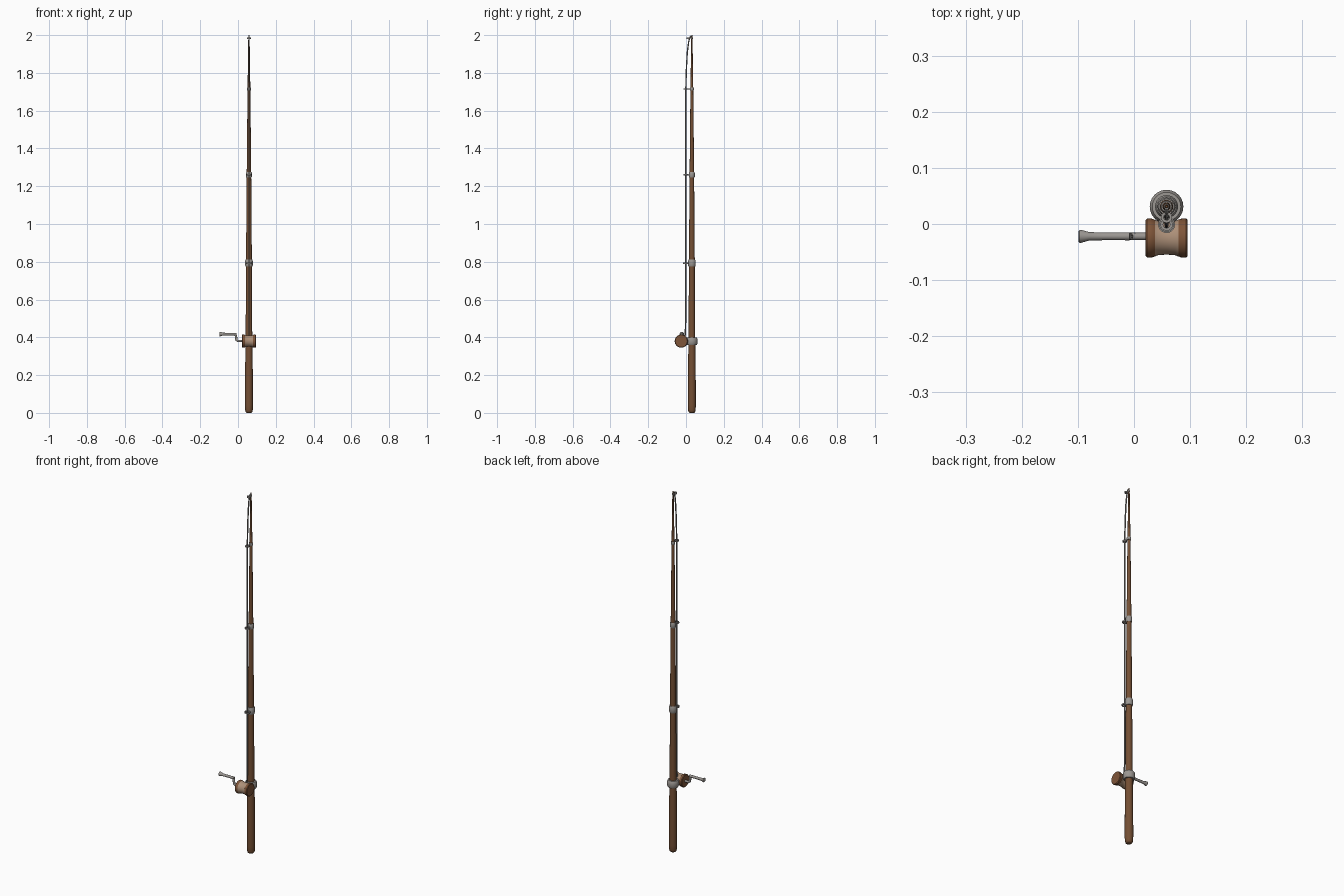
import bpy, bmesh, math
from mathutils import Vector

if "Cube" in bpy.data.objects:
    bpy.data.objects.remove(bpy.data.objects["Cube"])

RX, RY = 0.058, 0.031          # rod axis
LY = -0.001                    # y of the fishing line


def mat(name, c):
    m = bpy.data.materials.new(name)
    m.diffuse_color = (*c, 1)
    m.use_nodes = True
    m.node_tree.nodes["Principled BSDF"].inputs["Base Color"].default_value = m.diffuse_color
    return m


WOOD = mat("brown wood", (0.175, 0.078, 0.034))
REEL = mat("reel brown", (0.21, 0.09, 0.04))
SPOOL = mat("spool beige", (0.42, 0.28, 0.19))
METAL = mat("grey metal", (0.33, 0.31, 0.29))
LINE = mat("line grey", (0.24, 0.23, 0.22))


def finish(ob, m, angle=40):
    ob.data.materials.append(m)
    bpy.ops.object.select_all(action='DESELECT')
    ob.select_set(True)
    bpy.context.view_layer.objects.active = ob
    bpy.ops.object.shade_smooth_by_angle(angle=math.radians(angle))
    return ob


def lathe(name, m, profile, origin, axis='Z', n=24, closed=False):
    """Spin (radius, height) points around an axis; closed makes a hollow ring."""
    bm = bmesh.new()
    rings = []
    for r, h in profile:
        ring = []
        for i in range(n):
            a = 2 * math.pi * i / n
            c, s = r * math.cos(a), r * math.sin(a)
            ring.append(bm.verts.new((c, s, h) if axis == 'Z' else (h, c, s)))
        rings.append(ring)
    pairs = list(zip(rings, rings[1:]))
    if closed:
        pairs.append((rings[-1], rings[0]))
    else:
        bm.faces.new(rings[0])
        bm.faces.new(rings[-1])
    for a, b in pairs:
        for i in range(n):
            j = (i + 1) % n
            bm.faces.new((a[i], a[j], b[j], b[i]))
    bmesh.ops.recalc_face_normals(bm, faces=bm.faces)
    me = bpy.data.meshes.new(name)
    bm.to_mesh(me)
    bm.free()
    ob = bpy.data.objects.new(name, me)
    bpy.context.collection.objects.link(ob)
    ob.location = origin
    return finish(ob, m)


def tube(name, m, pts, r, n=10):
    """Round bar swept along a path in the YZ or XZ plane."""
    bm = bmesh.new()
    pts = [Vector(p) for p in pts]
    rings = []
    for k, p in enumerate(pts):
        t = (pts[min(k + 1, len(pts) - 1)] - pts[max(k - 1, 0)]).normalized()
        u = Vector((1, 0, 0)) if abs(t.x) < 1e-6 else Vector((0, 1, 0))
        v = t.cross(u)
        rings.append([bm.verts.new(p + r * (math.cos(2 * math.pi * i / n) * u
                                            + math.sin(2 * math.pi * i / n) * v))
                      for i in range(n)])
    for a, b in zip(rings, rings[1:]):
        for i in range(n):
            j = (i + 1) % n
            bm.faces.new((a[i], a[j], b[j], b[i]))
    bm.faces.new(rings[0])
    bm.faces.new(rings[-1])
    bmesh.ops.recalc_face_normals(bm, faces=bm.faces)
    me = bpy.data.meshes.new(name)
    bm.to_mesh(me)
    bm.free()
    ob = bpy.data.objects.new(name, me)
    bpy.context.collection.objects.link(ob)
    return finish(ob, m)


# Tapered wooden rod with a rounded butt
lathe("rod", WOOD, [(0.012, 0), (0.017, 0.004), (0.020, 0.014), (0.0212, 0.04),
                    (0.0205, 0.2), (0.0185, 0.36), (0.0175, 0.42), (0.0155, 0.8),
                    (0.012, 1.26), (0.0075, 1.71), (0.0035, 1.99), (0.002, 2.0)],
      (RX, RY, 0))


def collar(name, z, r, h):
    b = h * 0.2
    lathe(name, METAL, [(r * 0.85, -h / 2), (r, -h / 2 + b), (r, h / 2 - b),
                        (r * 0.85, h / 2)], (RX, RY, z))


# Reel seat and line guides (collar plus a flat eye in front)
collar("reel_seat", 0.38, 0.030, 0.04)
guides = [(0.793, 0.0205, 0.038, 0.015), (1.26, 0.016, 0.03, 0.013),
          (1.715, 0.011, 0.016, 0.011), (1.984, 0.0055, 0.009, 0.010)]
for i, (z, r, h, eye) in enumerate(guides):
    collar(f"guide_collar_{i}", z, r, h)
    ey = LY if i < 3 else 0.012
    t = 0.0035
    lathe(f"guide_eye_{i}", METAL, [(eye, -t), (eye, t), (eye - 0.005, t),
                                    (eye - 0.005, -t)], (RX, ey, z), closed=True)
    if ey + eye < RY - r + 0.004:
        tube(f"guide_arm_{i}", METAL, [(RX, ey + eye - 0.003, z), (RX, RY, z)], 0.003)

# Reel: beige spool between two brown flanges
RC = (RX, -0.025, 0.38)
lathe("spool", SPOOL, [(0.033, -0.021), (0.0305, -0.015), (0.0295, 0),
                       (0.0305, 0.015), (0.033, 0.021)], RC, 'X', 32)
for side, s in (("left", -1), ("right", 1)):
    lathe(f"reel_flange_{side}", REEL,
          [(0.0305, s * 0.017), (0.034, s * 0.024), (0.0350, s * 0.029),
           (0.0350, s * 0.0345), (0.032, s * 0.0375)], RC, 'X', 32)

# Crank and flared grip
CY = -0.022
tube("crank_arm", METAL, [(0.03, CY, 0.381), (-0.002, CY, 0.381), (-0.008, CY, 0.385),
                          (-0.011, CY, 0.408), (-0.014, CY, 0.416),
                          (-0.02, CY, 0.417)], 0.0065)
lathe("crank_grip", METAL, [(0.007, -0.008), (0.0068, -0.05), (0.0075, -0.08),
                            (0.0115, -0.094), (0.0115, -0.097), (0.009, -0.099)],
      (0, CY, 0.417), 'X')

# Fishing line from the spool through the eyes to the tip
tube("fishing_line", LINE, [(RX, LY - 0.004, 0.40), (RX, LY, 0.5), (RX, LY, 1.26),
                            (RX, LY, 1.715), (RX, 0.002, 1.82), (RX, 0.007, 1.91),
                            (RX, 0.014, 1.965), (RX, 0.021, 1.988),
                            (RX, RY - 0.003, 1.996)], 0.0035)
